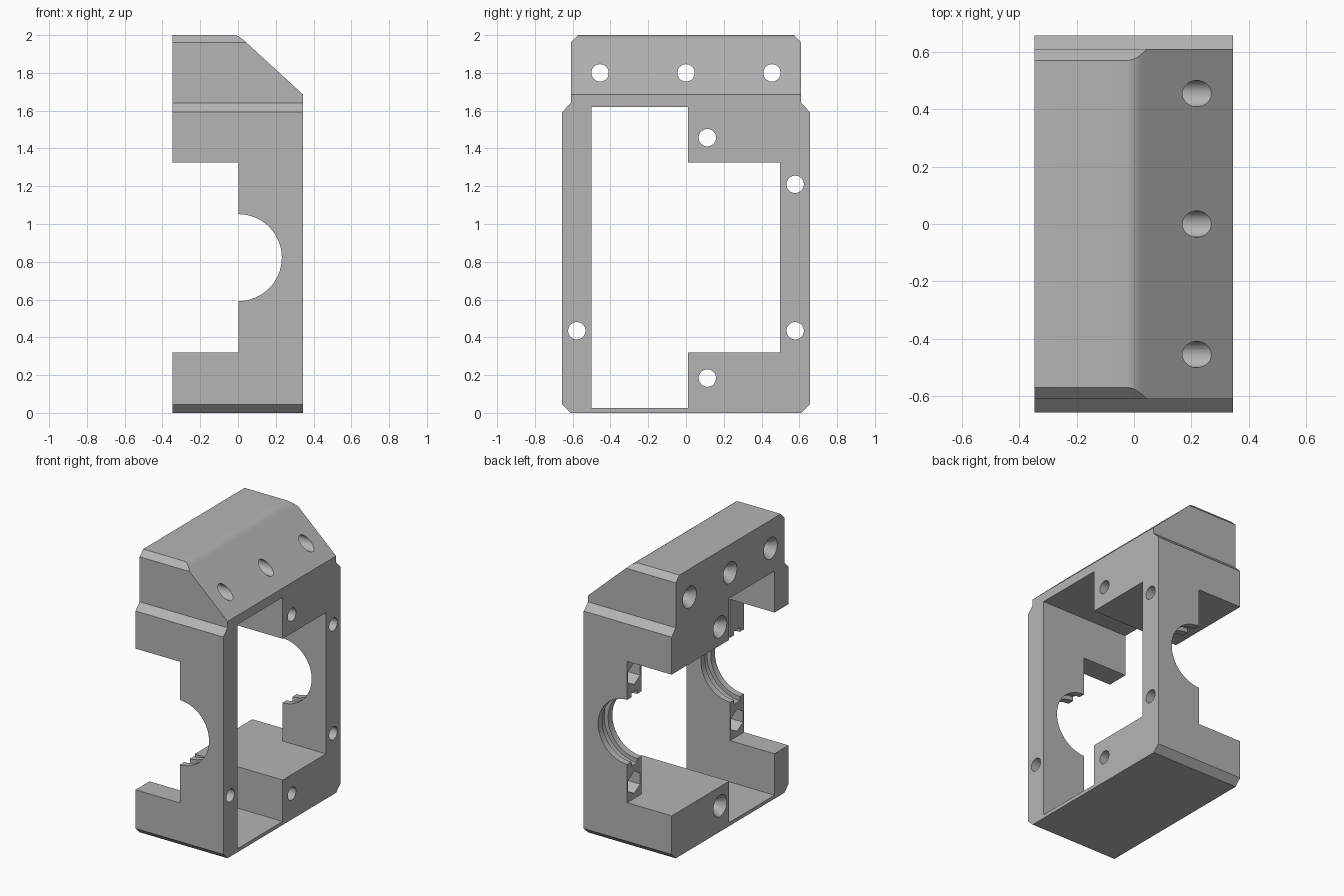
import bpy
import math
from mathutils import Matrix

default = bpy.data.objects.get("Cube")
if default:
    bpy.data.objects.remove(default, do_unlink=True)

grey = bpy.data.materials.new("plain grey")
grey.use_nodes = True
colour = (0.46, 0.46, 0.46, 1)
grey.diffuse_color = colour
grey.node_tree.nodes["Principled BSDF"].inputs["Base Color"].default_value = colour


def prism(name, points, axis, start, end):
    """Extrude a 2D outline along x (points are y, z) or y (points are x, z)."""
    def place(p, t):
        return (t, p[0], p[1]) if axis == "x" else (p[0], t, p[1])
    n = len(points)
    verts = [place(p, t) for t in (start, end) for p in points]
    faces = [tuple(reversed(range(n))), tuple(range(n, 2 * n))]
    faces += [(i, (i + 1) % n, (i + 1) % n + n, i + n) for i in range(n)]
    if axis == "y":
        faces = [tuple(reversed(f)) for f in faces]
    mesh = bpy.data.meshes.new(name)
    mesh.from_pydata(verts, [], faces)
    mesh.materials.append(grey)
    obj = bpy.data.objects.new(name, mesh)
    bpy.context.collection.objects.link(obj)
    return obj


def box(name, x, y, z):
    return prism(name, [(y[0], z[0]), (y[1], z[0]), (y[1], z[1]), (y[0], z[1])], "x", *x)


def circle(cx, cz, r, n):
    return [(cx + r * math.cos(math.tau * i / n + math.pi / 2),
             cz + r * math.sin(math.tau * i / n + math.pi / 2)) for i in range(n)]


def countersink(y, z):
    """Cone that widens a hole where it meets the flat wall."""
    bpy.ops.mesh.primitive_cone_add(vertices=32, radius1=0.085, radius2=0.045, depth=0.06)
    cone = bpy.context.object
    cone.data.transform(Matrix.Translation((-0.33, y, z)) @ Matrix.Rotation(math.pi / 2, 4, "Y"))
    cone.data.materials.append(grey)
    return cone


def apply_boolean(target, cutter, operation="DIFFERENCE"):
    mod = target.modifiers.new("cut", "BOOLEAN")
    mod.operation = operation
    mod.solver = "EXACT"
    mod.object = cutter
    bpy.context.view_layer.update()
    graph = bpy.context.evaluated_depsgraph_get()
    mesh = bpy.data.meshes.new_from_object(target.evaluated_get(graph))
    target.modifiers.clear()
    target.data = mesh
    bpy.data.objects.remove(cutter, do_unlink=True)


# Body: stepped, chamfered outline crossed with the sloped side outline
half = [(0.61, 0), (0.657, 0.045), (0.657, 1.592), (0.61, 1.64), (0.61, 1.96), (0.57, 2)]
body = prism("bracket_body", half + [(-y, z) for y, z in reversed(half)], "x", -0.347, 0.345)
side = [(-1, -1), (0.345, -1), (0.345, 1.685), (0.045, 1.96), (0.032, 1.972),
        (0.019, 1.983), (0.005, 1.992), (-0.01, 1.998), (-0.025, 2.0), (-0.025, 3), (-1, 3)]
side[-2:] = [(-0.026, 2.1), (-1, 2.1)]
apply_boolean(body, prism("slope_outline", side, "y", -1, 1), "INTERSECT")

# Large openings: deep bay, shallow bay, and the notch across the flat wall
apply_boolean(body, box("deep_bay", (-1, 1), (-0.5, 0.01), (0.025, 1.62)))
apply_boolean(body, box("shallow_bay", (-1, 1), (-0.1, 0.497), (0.32, 1.325)))
apply_boolean(body, box("wall_notch", (-1, 0.003), (-1, 1), (0.32, 1.325)))

# Half-round seats through both side walls, each with a wider inner groove
apply_boolean(body, prism("round_seat", circle(0.002, 0.822, 0.23, 64), "y", -1, 1))
for s in (-1, 1):
    apply_boolean(body, prism("seat_groove", circle(0.002, 0.822, 0.26, 64), "y",
                              *sorted((s * 0.545, s * 0.61))))

# Countersunk screw holes
for y, z in [(-0.455, 1.8), (0, 1.8), (0.455, 1.8), (0.113, 1.457), (0.113, 0.184)]:
    apply_boolean(body, prism("screw_hole", circle(y, z, 0.046, 32), "x", -1, 1))
    apply_boolean(body, countersink(y, z))

# Bolt holes in the side walls with hexagonal nut pockets
for y, z in [(0.578, 1.21), (0.578, 0.435), (-0.578, 0.435)]:
    apply_boolean(body, prism("bolt_hole", circle(y, z, 0.046, 32), "x", -0.2, 1))
    apply_boolean(body, prism("nut_pocket", circle(y, z, 0.078, 6), "x", -0.2, 0.1))

bpy.ops.object.select_all(action="DESELECT")
body.select_set(True)
bpy.context.view_layer.objects.active = body
bpy.ops.object.shade_smooth_by_angle(angle=math.radians(25))
